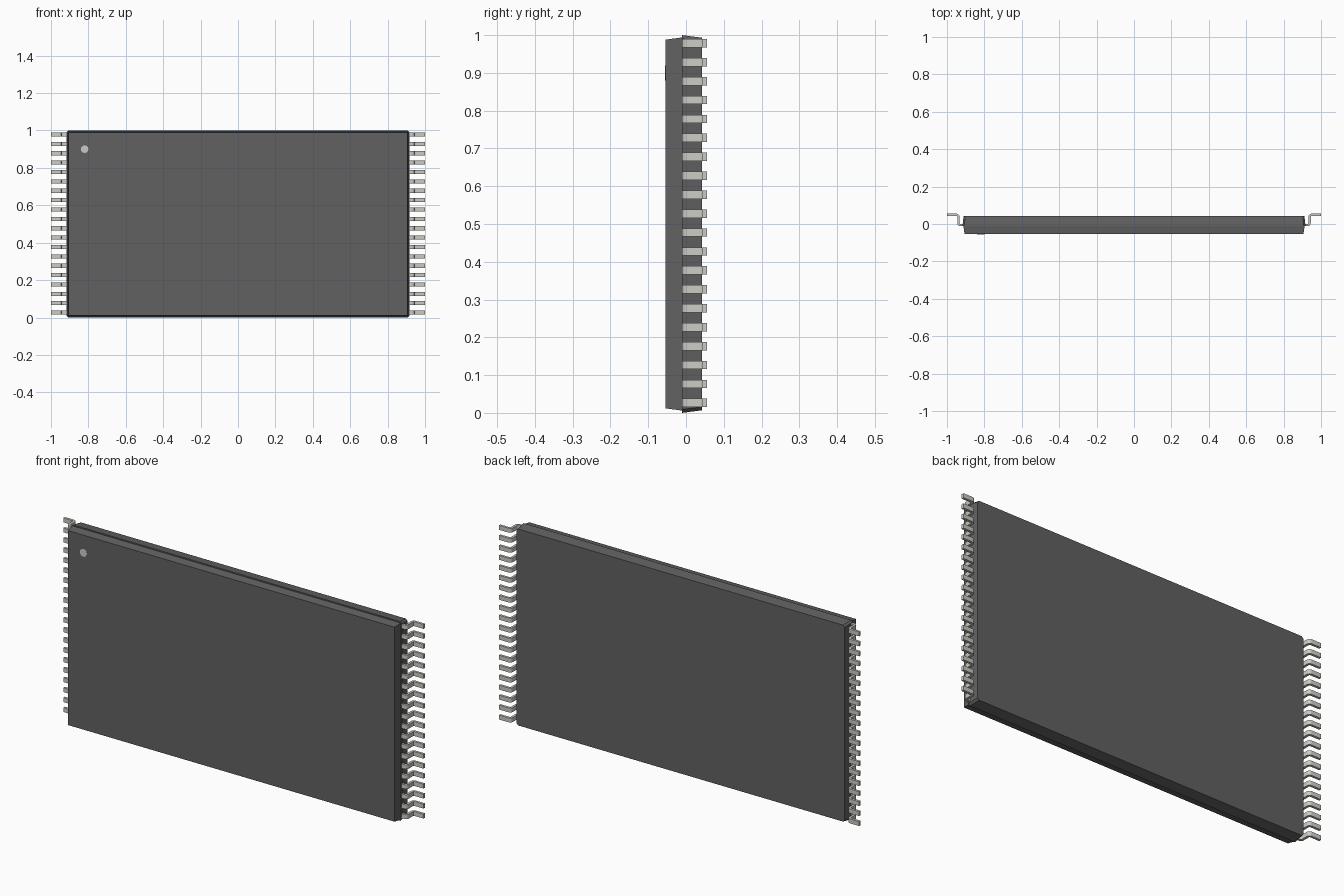
import bpy, bmesh, math

if "Cube" in bpy.data.objects:
    bpy.data.objects.remove(bpy.data.objects["Cube"])


def material(name, rgb):
    m = bpy.data.materials.new(name)
    m.diffuse_color = (*rgb, 1)
    m.use_nodes = True
    m.node_tree.nodes["Principled BSDF"].inputs["Base Color"].default_value = m.diffuse_color
    return m


dark = material("dark_resin", (0.12, 0.12, 0.12))
metal = material("tinned_metal", (0.6, 0.6, 0.56))


def make_object(name, bm, mat):
    bmesh.ops.recalc_face_normals(bm, faces=bm.faces)
    mesh = bpy.data.meshes.new(name)
    bm.to_mesh(mesh)
    bm.free()
    mesh.materials.append(mat)
    ob = bpy.data.objects.new(name, mesh)
    bpy.context.collection.objects.link(ob)
    return ob


def outline(hx, hz, c):
    """Rectangle in x/z around z = 0.5, with corners cut by c."""
    if c == 0:
        return [(-hx, -hz), (hx, -hz), (hx, hz), (-hx, hz)]
    return [(-hx + c, -hz), (hx - c, -hz), (hx, -hz + c), (hx, hz - c),
            (hx - c, hz), (-hx + c, hz), (-hx, hz - c), (-hx, -hz + c)]


def loft(name, sections, mat):
    """Closed tapered slab through (y, half_x, half_z, corner) sections."""
    bm = bmesh.new()
    rings = [[bm.verts.new((x, y, z + 0.5)) for x, z in outline(hx, hz, c)]
             for y, hx, hz, c in sections]
    for a, b in zip(rings, rings[1:]):
        for i in range(len(a)):
            j = (i + 1) % len(a)
            bm.faces.new((a[i], a[j], b[j], b[i]))
    bm.faces.new(rings[0])
    bm.faces.new(rings[-1])
    return make_object(name, bm, mat)


# Moulded body: front half, and slightly larger back half with cut corners
loft("body_front", [(-0.054, 0.906, 0.488, 0), (-0.010, 0.912, 0.494, 0)], dark)
loft("body_back", [(-0.011, 0.917, 0.5, 0.009), (0.043, 0.911, 0.493, 0.009)], dark)

# Orientation dot on the front face
bm = bmesh.new()
bmesh.ops.create_cone(bm, cap_ends=True, segments=32, radius1=0.02, radius2=0.02, depth=0.004)
dot = make_object("pin_one_dot", bm, metal)
dot.rotation_euler.x = math.pi / 2
dot.location = (-0.82, -0.053, 0.9)


# Gull-wing lead: S-shaped strip, repeated up the side and mirrored
T, R, W, STEPS = 0.006, 0.010, 0.022, 6


def edge_line(side):
    """Strip edge offset to one side of its centre line, as (x, y) points."""
    pts = [(0.895, -0.005 + side * T)]
    for i in range(STEPS + 1):
        a = -math.pi / 2 + i / STEPS * math.pi / 2
        r = R - side * T
        pts.append((0.929 + r * math.cos(a), 0.005 + r * math.sin(a)))
    for i in range(STEPS + 1):
        a = math.pi - i / STEPS * math.pi / 2
        r = R + side * T
        pts.append((0.949 + r * math.cos(a), 0.039 + r * math.sin(a)))
    pts.append((1.0, 0.049 + side * T))
    return pts


bm = bmesh.new()
rows = []
for p, q in zip(edge_line(-1), edge_line(1)):
    rows.append([bm.verts.new((x, y, 0.0265 + z))
                 for (x, y), z in ((p, -W / 2), (p, W / 2), (q, W / 2), (q, -W / 2))])
for a, b in zip(rows, rows[1:]):
    for i in range(4):
        j = (i + 1) % 4
        bm.faces.new((a[i], a[j], b[j], b[i]))
bm.faces.new(rows[0])
bm.faces.new(rows[-1])
leads = make_object("leads", bm, metal)

bpy.ops.object.select_all(action='DESELECT')
leads.select_set(True)
bpy.context.view_layer.objects.active = leads
bpy.ops.object.shade_smooth_by_angle(angle=math.radians(30))

arr = leads.modifiers.new("rows", 'ARRAY')
arr.count = 20
arr.use_relative_offset = False
arr.use_constant_offset = True
arr.constant_offset_displace = (0, 0, 0.0501)
leads.modifiers.new("other_side", 'MIRROR').use_axis[0] = True
